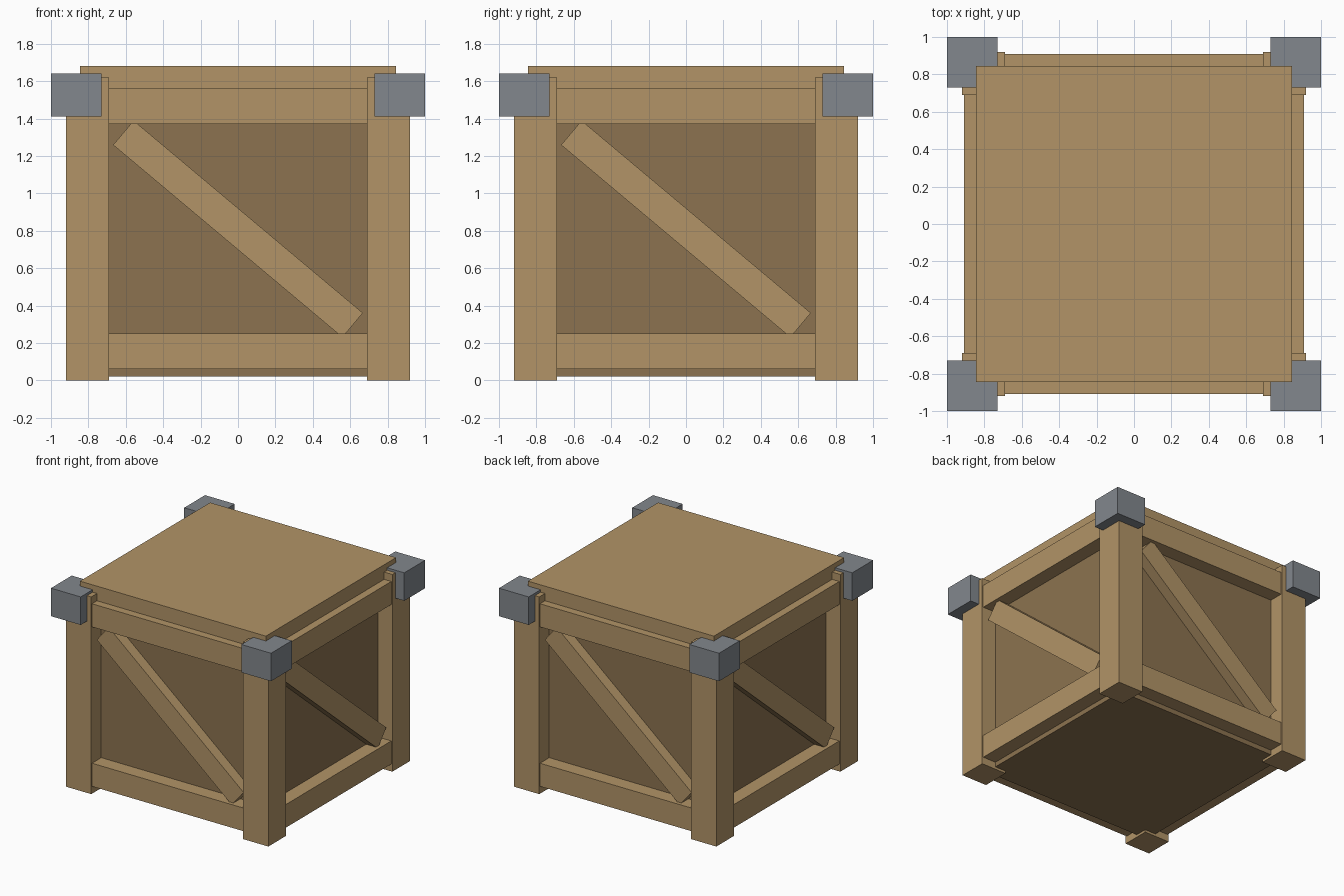
import bpy, bmesh
from math import radians
from mathutils import Matrix, Vector

if "Cube" in bpy.data.objects:
    bpy.data.objects.remove(bpy.data.objects["Cube"], do_unlink=True)


def make_material(name, rgb):
    mat = bpy.data.materials.new(name)
    mat.use_nodes = True
    color = (*rgb, 1)
    mat.diffuse_color = color
    mat.node_tree.nodes["Principled BSDF"].inputs["Base Color"].default_value = color
    return mat


light_wood = make_material("light wood", (0.445, 0.296, 0.136))
dark_wood = make_material("dark wood", (0.262, 0.171, 0.080))
grey_metal = make_material("grey metal", (0.223, 0.242, 0.266))


def box(name, low, high, mat, tilt=0, turn=0):
    """Box between two corners, tilted in the front plane, then turned about z."""
    low, high = Vector(low), Vector(high)
    bm = bmesh.new()
    bmesh.ops.create_cube(bm, size=1)
    bm.transform(Matrix.Rotation(turn, 4, 'Z')
                 @ Matrix.Translation((low + high) / 2)
                 @ Matrix.Rotation(tilt, 4, 'Y')
                 @ Matrix.Diagonal((*(high - low), 1)))
    mesh = bpy.data.meshes.new(name)
    bm.to_mesh(mesh)
    bm.free()
    mesh.materials.append(mat)
    obj = bpy.data.objects.new(name, mesh)
    bpy.context.collection.objects.link(obj)
    return obj


# Inner box and lid
box("inner_box", (-0.79, -0.79, 0.02), (0.79, 0.79, 1.55), dark_wood)
box("lid", (-0.845, -0.845, 1.54), (0.845, 0.845, 1.68), light_wood)

# Each side: rails, diagonal brace, and the post and cap at its right-hand corner
for i, side in enumerate(("front", "right", "back", "left")):
    turn = radians(90 * i)
    box(side + "_bottom_rail", (-0.74, -0.91, 0.06), (0.74, -0.77, 0.25), light_wood, turn=turn)
    box(side + "_top_rail", (-0.74, -0.91, 1.37), (0.74, -0.77, 1.56), light_wood, turn=turn)
    box(side + "_brace", (-0.80, -0.88, 0.725), (0.80, -0.77, 0.895), light_wood,
        tilt=radians(40), turn=turn)
    box(side + "_corner_post", (0.69, -0.92, 0), (0.92, -0.69, 1.62), light_wood, turn=turn)
    box(side + "_corner_cap", (0.73, -1, 1.41), (1, -0.73, 1.64), grey_metal, turn=turn)
